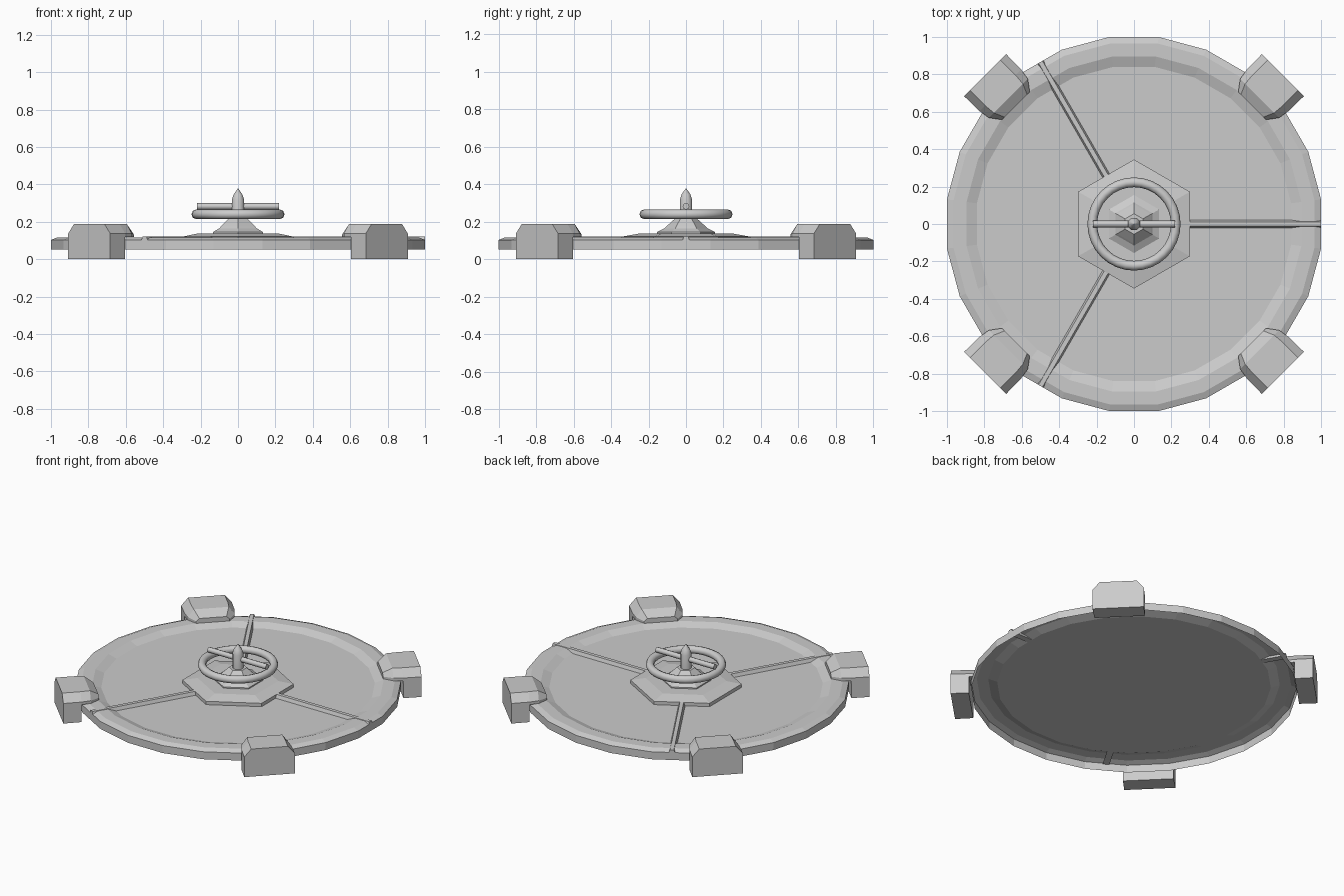
import bpy, bmesh
from math import sin, cos, pi, radians
from mathutils import Matrix

if "Cube" in bpy.data.objects:
    bpy.data.objects.remove(bpy.data.objects["Cube"])


def make(name, rings, cap_start=True, cap_end=True, rot=0.0):
    """Loft a list of equal-length point rings into a mesh object."""
    bm = bmesh.new()
    loops = [[bm.verts.new(p) for p in ring] for ring in rings]
    n = len(loops[0])
    for a, b in zip(loops, loops[1:]):
        for i in range(n):
            j = (i + 1) % n
            bm.faces.new((a[i], a[j], b[j], b[i]))
    if cap_start:
        bm.faces.new(loops[0][::-1])
    if cap_end:
        bm.faces.new(loops[-1])
    bmesh.ops.recalc_face_normals(bm, faces=bm.faces)
    bm.transform(Matrix.Rotation(rot, 4, 'Z'))
    me = bpy.data.meshes.new(name)
    bm.to_mesh(me)
    bm.free()
    ob = bpy.data.objects.new(name, me)
    bpy.context.collection.objects.link(ob)
    return ob


def circle(r, z, n, start):
    return [(r * cos(start + 2 * pi * i / n), r * sin(start + 2 * pi * i / n), z)
            for i in range(n)]


def turned(name, profile, n, start=0.0, **kw):
    return make(name, [circle(r, z, n, start) for r, z in profile], **kw)


def smooth(ob, angle=50):
    bpy.ops.object.select_all(action='DESELECT')
    ob.select_set(True)
    bpy.context.view_layer.objects.active = ob
    bpy.ops.object.shade_smooth_by_angle(angle=radians(angle))


PANEL_Z = 0.097

# hatch lid: 24-sided shell, open below, with raised rim and recessed panel
k = 1 / cos(pi / 24)
turned("hatch_lid", [(k, 0.052), (k, 0.103), (0.965 * k, 0.117),
                     (0.895 * k, 0.117), (0.84 * k, PANEL_Z)],
       24, pi / 24, cap_start=False)

# three radial ribs with a trapezoid section
for i in range(3):
    rings = [[(x, -0.021, PANEL_Z), (x, 0.021, PANEL_Z),
              (x, 0.012, 0.12), (x, -0.012, 0.12)] for x in (0.02, 1.0)]
    make(f"rib_{i + 1}", rings, rot=i * 2 * pi / 3)


# four clamps: outer block with a tapered lip reaching over the rim
def clamp_section(u, half, half_top, bottom, shoulder, top):
    return [(u, -half, bottom), (u, half, bottom), (u, half, shoulder),
            (u, half_top, top), (u, -half_top, top), (u, -half, shoulder)]


for i in range(4):
    make(f"clamp_{i + 1}", [
        clamp_section(1.125, 0.159, 0.115, 0.0, 0.137, 0.188),
        clamp_section(1.012, 0.157, 0.115, 0.0, 0.137, 0.188),
        clamp_section(1.010, 0.157, 0.115, 0.118, 0.137, 0.188),
        clamp_section(0.950, 0.147, 0.110, 0.118, 0.137, 0.188),
        clamp_section(0.893, 0.105, 0.085, 0.118, 0.132, 0.150),
    ], rot=pi / 4 + i * pi / 2)

# hexagonal base plate and stepped pedestal
turned("hex_plate", [(0.345, PANEL_Z), (0.345, 0.12), (0.25, 0.137)], 6, pi / 6)
turned("pedestal", [(0.155, 0.13), (0.155, 0.145), (0.115, 0.165),
                    (0.105, 0.175), (0.055, 0.22)], 6, pi / 6)

# pointed spindle
smooth(turned("spindle", [(0.036, 0.2), (0.036, 0.315), (0.026, 0.345),
                          (0.002, 0.378)], 8, pi / 8))

# hand wheel ring
bpy.ops.mesh.primitive_torus_add(major_segments=32, minor_segments=8,
                                 major_radius=0.223, minor_radius=0.026,
                                 location=(0, 0, 0.24))
wheel = bpy.context.object
wheel.name = "wheel_ring"
smooth(wheel)

# crossbar on top of the wheel
bpy.ops.mesh.primitive_cylinder_add(vertices=8, radius=0.018, depth=0.44,
                                    location=(0, 0, 0.282),
                                    rotation=(0, pi / 2, 0))
bar = bpy.context.object
bar.name = "wheel_crossbar"
smooth(bar)
